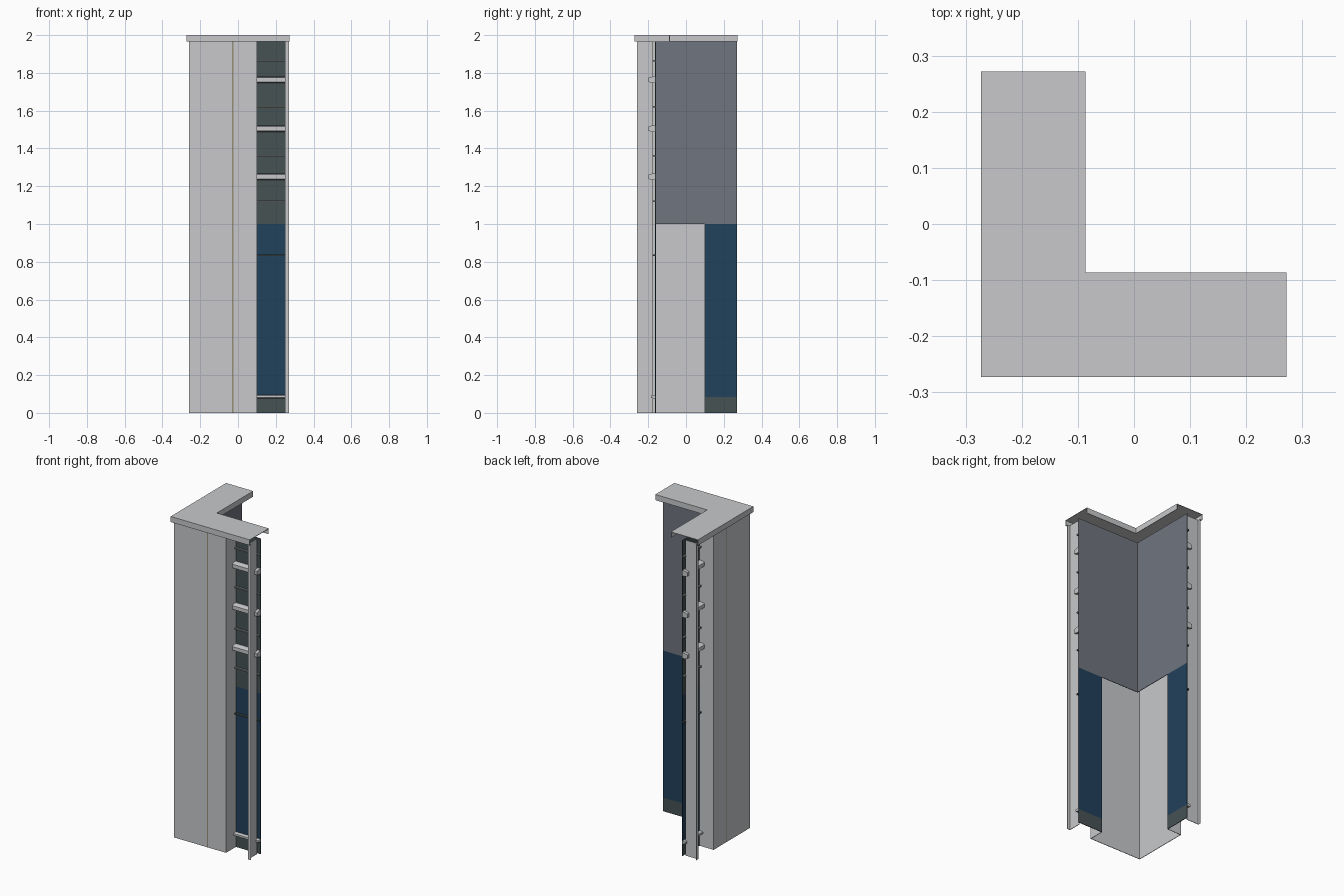
import bpy, bmesh
from mathutils import Vector

cube = bpy.data.objects.get("Cube")
if cube:
    bpy.data.objects.remove(cube, do_unlink=True)


def material(name, rgb):
    def lin(c):
        c /= 255
        return c / 12.92 if c <= 0.04045 else ((c + 0.055) / 1.055) ** 2.4
    col = (*[lin(c) for c in rgb], 1)
    m = bpy.data.materials.new(name)
    m.use_nodes = True
    m.diffuse_color = col
    m.node_tree.nodes["Principled BSDF"].inputs["Base Color"].default_value = col
    return m


METAL = material("light metal", (200, 201, 203))
SLATE = material("dark slate", (70, 82, 84))
BLUE = material("deep blue", (33, 65, 91))
BOARD = material("grey board", (112, 117, 126))
RAIL = material("dull grey", (122, 130, 130))
SEAM = material("tan seam", (150, 142, 122))

TOP = 1.965


def prism(name, pts, lo, hi, mat, axis="z", swap=False):
    """Extrude a closed profile along z (profile is x,y) or x (profile is y,z)."""
    def place(p, d):
        v = (p[0], p[1], d) if axis == "z" else (d, p[0], p[1])
        return (v[1], v[0], v[2]) if swap else v
    bm = bmesh.new()
    face = bm.faces.new([bm.verts.new(place(p, lo)) for p in pts])
    ext = bmesh.ops.extrude_face_region(bm, geom=[face])
    step = Vector(place((0, 0), hi - lo))
    bmesh.ops.translate(bm, vec=step, verts=[g for g in ext["geom"] if isinstance(g, bmesh.types.BMVert)])
    bmesh.ops.recalc_face_normals(bm, faces=bm.faces)
    me = bpy.data.meshes.new(name)
    bm.to_mesh(me)
    bm.free()
    me.materials.append(mat)
    ob = bpy.data.objects.new(name, me)
    bpy.context.collection.objects.link(ob)
    return ob


def both(name, pts, lo, hi, mat, axis="z"):
    """Make the part on the front arm and its twin on the side arm."""
    prism("front_" + name, pts, lo, hi, mat, axis)
    prism("side_" + name, pts, lo, hi, mat, axis, swap=True)


def rect(x0, x1, y0, y1):
    return [(x0, y0), (x1, y0), (x1, y1), (x0, y1)]


def ell(end, outer, inner):
    """L outline whose two arms stop at end."""
    return [(end, outer), (outer, outer), (outer, end), (inner, end), (inner, inner), (end, inner)]


# Hollow corner casing with returned ends
o, e, b, t = -0.26, 0.10, -0.164, 0.003
prism("corner_casing", [
    (e, b), (e, o), (o, o), (o, e), (b, e),
    (b, e - t), (o + t, e - t), (o + t, o + t), (e - t, o + t), (e - t, b)], 0, TOP, METAL)
both("casing_seam", rect(-0.031, -0.025, o - 0.0006, o + 0.001), 0, TOP, SEAM)

# Upper wall: slate outer sheet and grey inner board
prism("upper_outer_sheet", ell(0.27, -0.1635, -0.1618), 1.0, TOP, SLATE)
prism("upper_inner_board", ell(0.27, -0.1618, -0.16), 1.0, TOP, BOARD)

# Lower wall strips and plinth
both("lower_panel", rect(e, 0.27, -0.1635, -0.16), 0.085, 1.0, BLUE)
both("plinth_panel", rect(e, 0.27, -0.1635, -0.16), 0, 0.085, SLATE)

# Angle-section end stud
both("end_stud", [(0.25, -0.26), (0.27, -0.26), (0.27, -0.257), (0.253, -0.257),
                  (0.253, -0.175), (0.25, -0.175)], 0, TOP, METAL)

# Hat-section battens
for i, (z, h, d) in enumerate([(1.763, 0.0175, 0.035), (1.505, 0.0175, 0.035),
                               (1.25, 0.0175, 0.035), (0.086, 0.009, 0.022)]):
    y = -0.1635
    both(f"batten_{i + 1}", [(y, z - h), (y - d * 0.4, z - h), (y - d, z - h * 0.65),
                             (y - d, z + h * 0.65), (y - d * 0.4, z + h), (y, z + h)],
         e, 0.27, METAL, "x")

# Thin rails between battens
for i, z in enumerate([1.865, 1.622, 1.362, 1.12, 0.835]):
    both(f"rail_{i + 1}", rect(-0.177, -0.1635, z - 0.004, z + 0.004), e, 0.27,
         RAIL if z > 1 else SLATE, "x")

# Coping cap: top plate with outer and inner skirts, open at both ends
prism("cap_top", ell(0.272, -0.273, -0.086), 1.997, 2.0, METAL)
prism("cap_outer_skirt", ell(0.272, -0.273, -0.270), TOP, 1.997, METAL)
prism("cap_inner_skirt", ell(0.272, -0.089, -0.086), TOP, 1.997, METAL)
